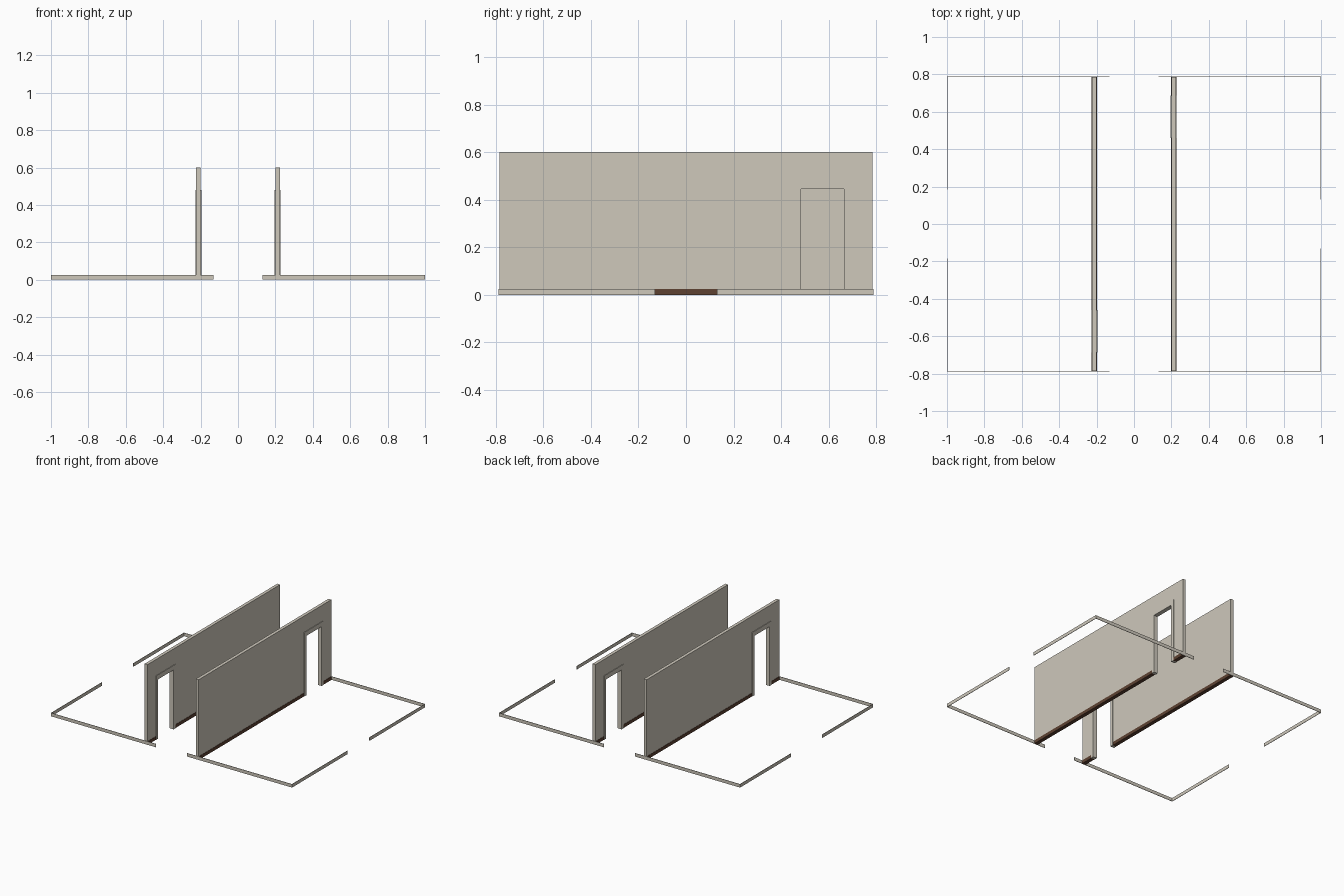
import bpy, bmesh, math

if "Cube" in bpy.data.objects:
    bpy.data.objects.remove(bpy.data.objects["Cube"])

def mat(name, rgb):
    m = bpy.data.materials.new(name)
    m.diffuse_color = (*rgb, 1)
    m.use_nodes = True
    m.node_tree.nodes["Principled BSDF"].inputs["Base Color"].default_value = m.diffuse_color
    return m

PAINT = mat("warm_white_paint", (0.62, 0.58, 0.50))
WOOD = mat("dark_brown_wood", (0.11, 0.053, 0.031))

def prism(name, yz, x0, x1, m, turn=False):
    """Extrude a (y, z) outline from x0 to x1; turn spins it half round z."""
    s = -1 if turn else 1
    bm = bmesh.new()
    f = bm.faces.new([bm.verts.new((s * x0, s * y, z)) for y, z in yz])
    ext = bmesh.ops.extrude_face_region(bm, geom=[f])
    moved = [v for v in ext["geom"] if isinstance(v, bmesh.types.BMVert)]
    bmesh.ops.translate(bm, verts=moved, vec=(s * (x1 - x0), 0, 0))
    bmesh.ops.recalc_face_normals(bm, faces=bm.faces)
    me = bpy.data.meshes.new(name)
    bm.to_mesh(me)
    bm.free()
    me.materials.append(m)
    ob = bpy.data.objects.new(name, me)
    bpy.context.collection.objects.link(ob)
    return ob

def box(name, x0, x1, y0, y1, z0, z1, m, turn=False):
    return prism(name, [(y0, z0), (y1, z0), (y1, z1), (y0, z1)], x0, x1, m, turn)

L, H, B = 0.785, 0.60, 0.025      # half length, wall height, skirting height
XC, T = 0.212, 0.012              # wall centre and half thickness
D0, D1, DH = 0.483, 0.665, 0.445  # door opening
C0, C1, CH = 0.460, 0.688, 0.479  # outer edge of door casing

for side, turn in (("right", False), ("left", True)):
    # Wall with a door opening, resting on the skirting
    prism(side + "_wall",
          [(-L, B), (C0, B), (C0, 0), (D0, 0), (D0, DH), (D1, DH), (D1, 0),
           (C1, 0), (C1, B), (L, B), (L, H), (-L, H)],
          XC - T, XC + T, PAINT, turn)
    # Dark skirting on both faces of the wall
    for i, (y0, y1) in enumerate(((-L, C0), (C1, L))):
        box(f"{side}_skirting_{i}", XC - T - 0.002, XC + T + 0.002,
            y0, y1, 0, B, WOOD, turn)
    # Door casing on both faces
    for face, x0, x1 in (("inner", XC - T - 0.004, XC - T),
                         ("outer", XC + T, XC + T + 0.004)):
        prism(f"{side}_{face}_door_casing",
              [(C0, 0), (D0, 0), (D0, DH), (D1, DH), (D1, 0), (C1, 0),
               (C1, CH), (C0, CH)], x0, x1, PAINT, turn)

# Low perimeter strips with gaps at the middle of each side
W = 0.003
for sx, nx, gap in ((1, "right", 0.13), (-1, "left", 0.185)):
    for sy, ny in ((1, "back"), (-1, "front")):
        xa, xb = sorted((sx * 0.13, sx * 1.0))
        ya, yb = sorted((sy * L, sy * (L + W)))
        box(f"{ny}_{nx}_strip", xa, xb, ya, yb, 0, B, PAINT)
        xa, xb = sorted((sx * (1 - W), sx * 1.0))
        ya, yb = sorted((sy * gap, sy * L))
        box(f"{nx}_{ny}_strip", xa, xb, ya, yb, 0, B, PAINT)
